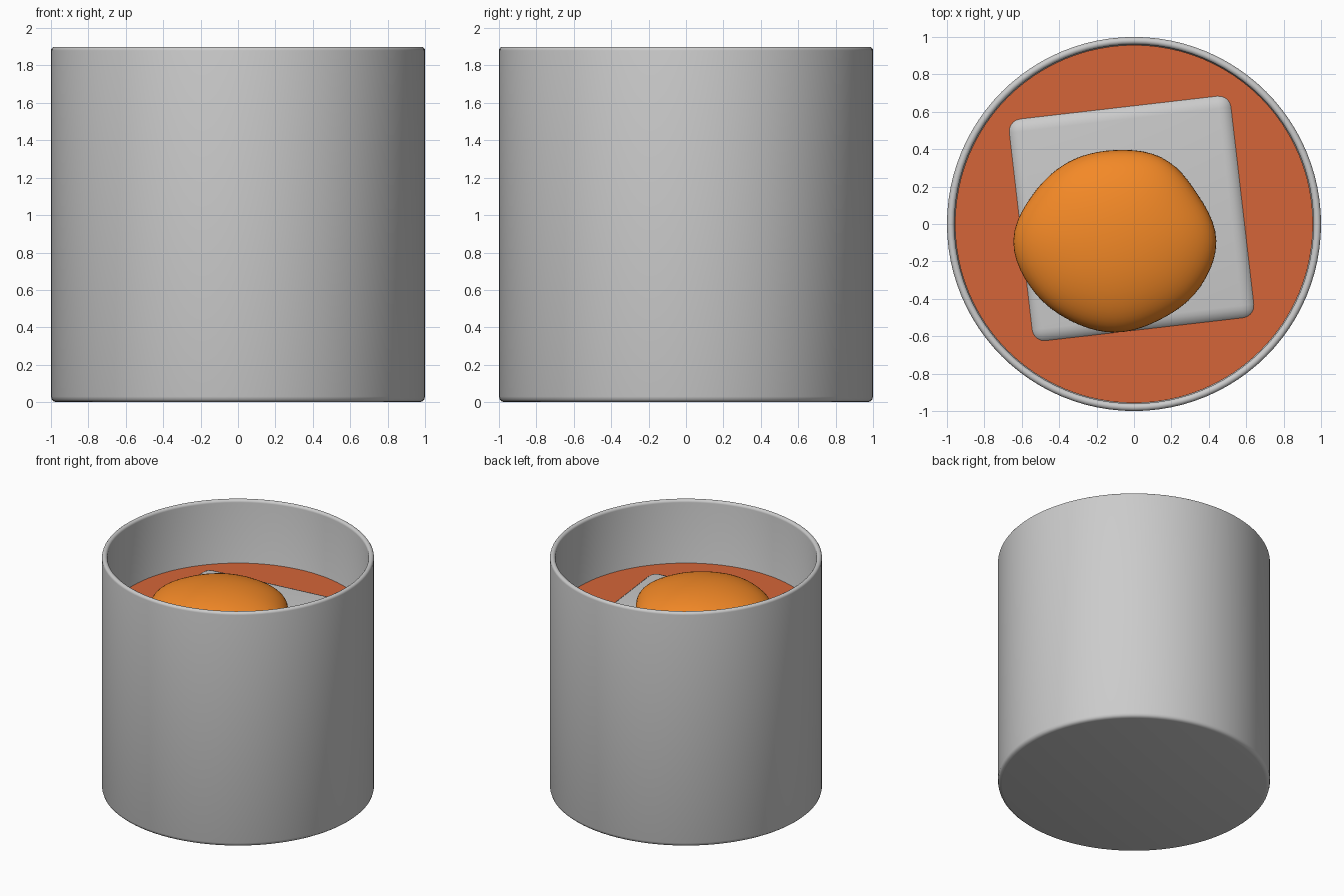
import bpy, bmesh, math
from mathutils import Matrix, Vector

if "Cube" in bpy.data.objects:
    bpy.data.objects.remove(bpy.data.objects["Cube"])


def finish(name, bm, color=None, angle=40):
    me = bpy.data.meshes.new(name)
    bmesh.ops.recalc_face_normals(bm, faces=bm.faces)
    bm.to_mesh(me)
    bm.free()
    ob = bpy.data.objects.new(name, me)
    bpy.context.collection.objects.link(ob)
    if color:
        mat = bpy.data.materials.new(name + "_color")
        mat.diffuse_color = (*color, 1)
        mat.use_nodes = True
        mat.node_tree.nodes["Principled BSDF"].inputs["Base Color"].default_value = mat.diffuse_color
        me.materials.append(mat)
    bpy.ops.object.select_all(action='DESELECT')
    ob.select_set(True)
    bpy.context.view_layer.objects.active = ob
    bpy.ops.object.shade_smooth_by_angle(angle=math.radians(angle))
    return ob


def lathe(name, profile, color=None, steps=96):
    bm = bmesh.new()
    vs = [bm.verts.new((r, 0, z)) for r, z in profile]
    es = [bm.edges.new(p) for p in zip(vs, vs[1:])]
    bmesh.ops.spin(bm, geom=vs + es, cent=(0, 0, 0), axis=(0, 0, 1),
                   angle=math.tau, steps=steps)
    bmesh.ops.remove_doubles(bm, verts=bm.verts, dist=1e-4)
    return finish(name, bm, color)


# Straight tumbler with a thick base and rounded rim
rim = [(0.98 + 0.02 * math.cos(a), 1.88 + 0.02 * math.sin(a))
       for a in (math.pi * i / 8 for i in range(9))]
lathe("glass", [(0, 0), (0.97, 0), (0.985, 0.004), (0.996, 0.014), (1, 0.03)]
      + rim + [(0.96, 0.24), (0.93, 0.2), (0, 0.2)])

# Drink filling the glass
lathe("drink", [(0, 0.205), (0.925, 0.205), (0.957, 0.245), (0.957, 1.39), (0, 1.39)],
      (0.66, 0.13, 0.04))

# Large rounded ice cube, just breaking the surface
bm = bmesh.new()
bmesh.ops.create_cube(bm, size=1.24)
bmesh.ops.bevel(bm, geom=bm.edges[:], offset=0.09, segments=6, profile=0.5,
                affect='EDGES')
bmesh.ops.transform(bm, verts=bm.verts, matrix=Matrix.Translation((-0.013, 0.03, 0.80))
                    @ Matrix.Rotation(math.radians(6.6), 4, 'Z'))
finish("ice_cube", bm)

# Lumpy flattened orange peel resting on the ice
radii = [0.54, 0.505, 0.51, 0.485, 0.49, 0.505, 0.545, 0.515, 0.49, 0.49, 0.485, 0.515]


def radius(a):
    t = (a % math.tau) / math.tau * len(radii)
    i, f = int(t), t % 1
    p = [radii[(i + k) % len(radii)] for k in (-1, 0, 1, 2)]
    return p[1] + 0.5 * f * (p[2] - p[0] + f * (2 * p[0] - 5 * p[1] + 4 * p[2] - p[3]
                             + f * (3 * (p[1] - p[2]) + p[3] - p[0])))


bm = bmesh.new()
bmesh.ops.create_uvsphere(bm, u_segments=64, v_segments=32, radius=1)
for v in bm.verts:
    flat = math.hypot(v.co.x, v.co.y)
    a = math.atan2(v.co.y, v.co.x)
    r = 0.5 + (radius(a) - 0.5) * flat ** 2
    v.co = Vector((-0.1 + v.co.x * r, -0.09 + v.co.y * r, 1.45 + v.co.z * 0.21))
finish("orange_peel", bm, (0.9, 0.25, 0.02), 60)
